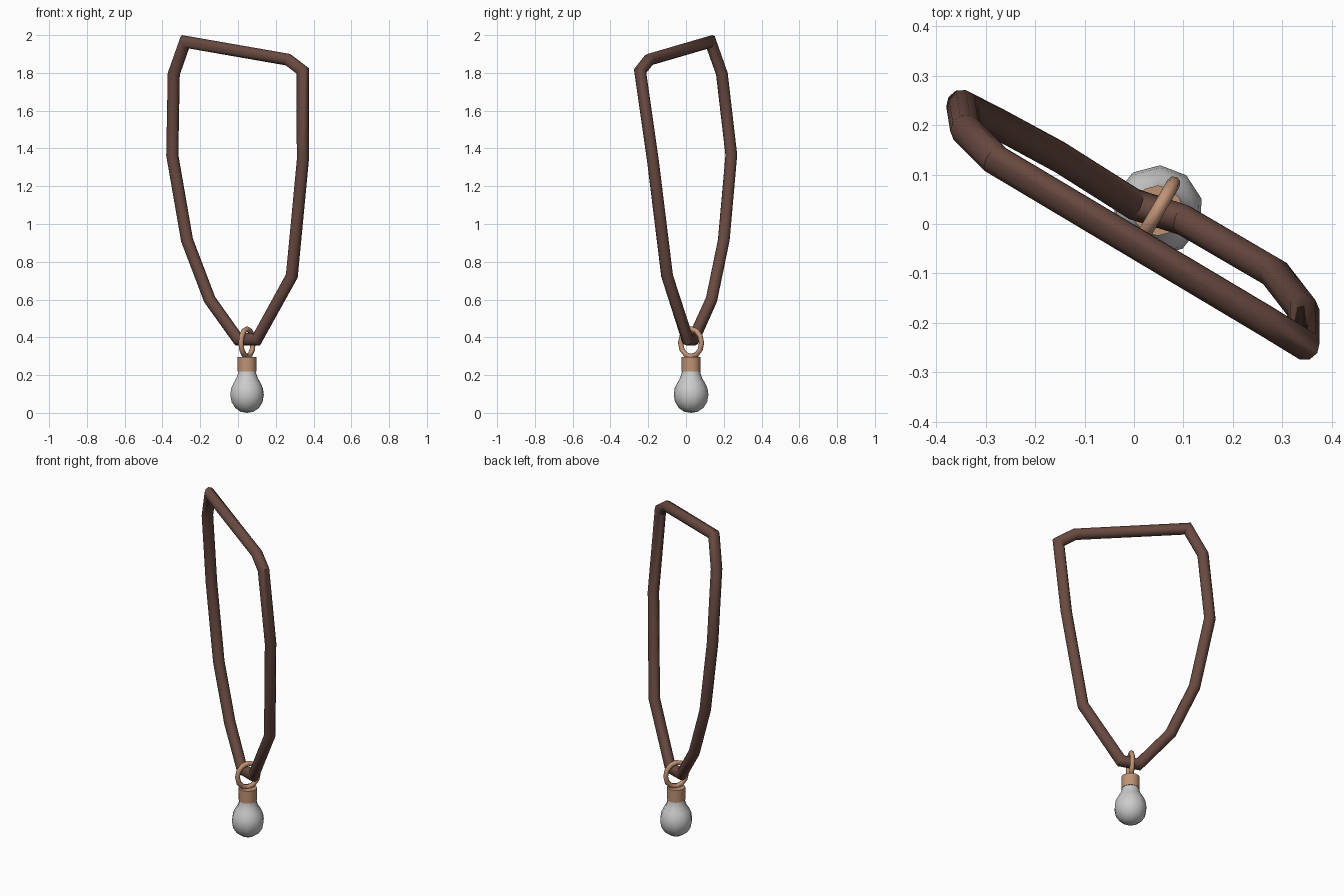
import bpy, bmesh, math
from mathutils import Vector, Matrix

if "Cube" in bpy.data.objects:
    bpy.data.objects.remove(bpy.data.objects["Cube"])


def finish(bm, name, mat=None, angle=40):
    bmesh.ops.recalc_face_normals(bm, faces=bm.faces)
    me = bpy.data.meshes.new(name)
    bm.to_mesh(me)
    bm.free()
    ob = bpy.data.objects.new(name, me)
    bpy.context.collection.objects.link(ob)
    if mat:
        me.materials.append(mat)
    bpy.ops.object.select_all(action='DESELECT')
    bpy.context.view_layer.objects.active = ob
    ob.select_set(True)
    bpy.ops.object.shade_smooth_by_angle(angle=math.radians(angle))
    return ob


def colour(name, rgb):
    m = bpy.data.materials.new(name)
    m.diffuse_color = (*rgb, 1)
    m.use_nodes = True
    m.node_tree.nodes["Principled BSDF"].inputs["Base Color"].default_value = m.diffuse_color
    return m


def sweep_loop(name, pts, r, sides, normal, mat, angle=40):
    """Closed tube along a nearly flat loop, with mitred corners."""
    bm = bmesh.new()
    rings, n = [], len(pts)
    for i, p in enumerate(pts):
        a = (p - pts[i - 1]).normalized()
        c = (pts[(i + 1) % n] - p).normalized()
        t = (a + c).normalized()
        b = (normal - t * normal.dot(t)).normalized()
        u = b.cross(t)
        mitre = min(1 / max(t.dot(a), 0.6), 1.35)
        rings.append([bm.verts.new(p + r * (u * math.cos(k) * mitre + b * math.sin(k)))
                      for k in (2 * math.pi * j / sides for j in range(sides))])
    for i in range(n):
        q, s = rings[i], rings[(i + 1) % n]
        for j in range(sides):
            k = (j + 1) % sides
            bm.faces.new((q[j], q[k], s[k], s[j]))
    return finish(bm, name, mat, angle)


def lathe(name, profile, sides, centre, turn, mat=None):
    """Turned solid; radius 0 makes a pole, open ends get a cap."""
    bm = bmesh.new()
    rings = []
    for r, z in profile:
        count = 1 if r == 0 else sides
        rings.append([bm.verts.new((centre[0] + r * math.cos(a), centre[1] + r * math.sin(a), z))
                      for a in (turn + 2 * math.pi * j / sides for j in range(count))])
    for q, s in zip(rings, rings[1:]):
        for j in range(sides):
            k = (j + 1) % sides
            if len(q) == 1:
                bm.faces.new((q[0], s[k], s[j]))
            else:
                bm.faces.new((q[j], q[k], s[k], s[j]))
    for q in (rings[0], rings[-1]):
        if len(q) > 1:
            bm.faces.new(q)
    return finish(bm, name, mat)


leather = colour("leather", (0.14, 0.068, 0.052))
copper = colour("copper", (0.52, 0.29, 0.18))

# Leather cord: slanted angular loop
path = [Vector(p) for p in (
    (-0.28, 0.13, 1.97), (-0.34, 0.19, 1.80), (-0.348, 0.24, 1.37), (-0.27, 0.20, 0.92),
    (-0.15, 0.135, 0.605), (0.0, 0.04, 0.395), (0.10, 0.008, 0.395), (0.285, -0.10, 0.73),
    (0.343, -0.175, 1.34), (0.343, -0.243, 1.815), (0.265, -0.195, 1.875))]
plane = (path[9] - path[0]).cross(Vector((0.05, 0.025, 0.39)) - path[0]).normalized()
sweep_loop("cord", path, 0.032, 10, plane, leather, 40)

# Hanging ring around the cord
cx, cy = 0.048, 0.027
along = Vector((0.5, 0.866, 0))
ring = [Vector((cx, cy, 0.376)) + 0.064 * (along * math.cos(a) + Vector((0, 0, 1.14 * math.sin(a))))
        for a in (2 * math.pi * j / 12 for j in range(12))]
sweep_loop("ring", ring, 0.014, 8, along.cross(Vector((0, 0, 1))), copper, 60)

# Metal cap
lathe("cap", [(0.051, 0.225), (0.051, 0.30)], 12, (cx, cy), 0, copper)

# Glass drop
lathe("drop", [(0, 0.005), (0.035, 0.011), (0.065, 0.031), (0.085, 0.063), (0.092, 0.1),
               (0.087, 0.135), (0.073, 0.165), (0.058, 0.19), (0.050, 0.215), (0.048, 0.235)],
      10, (cx, cy), math.radians(15))

# Stand the drop on the floor
for ob in bpy.context.collection.objects:
    ob.location.z = -0.005
